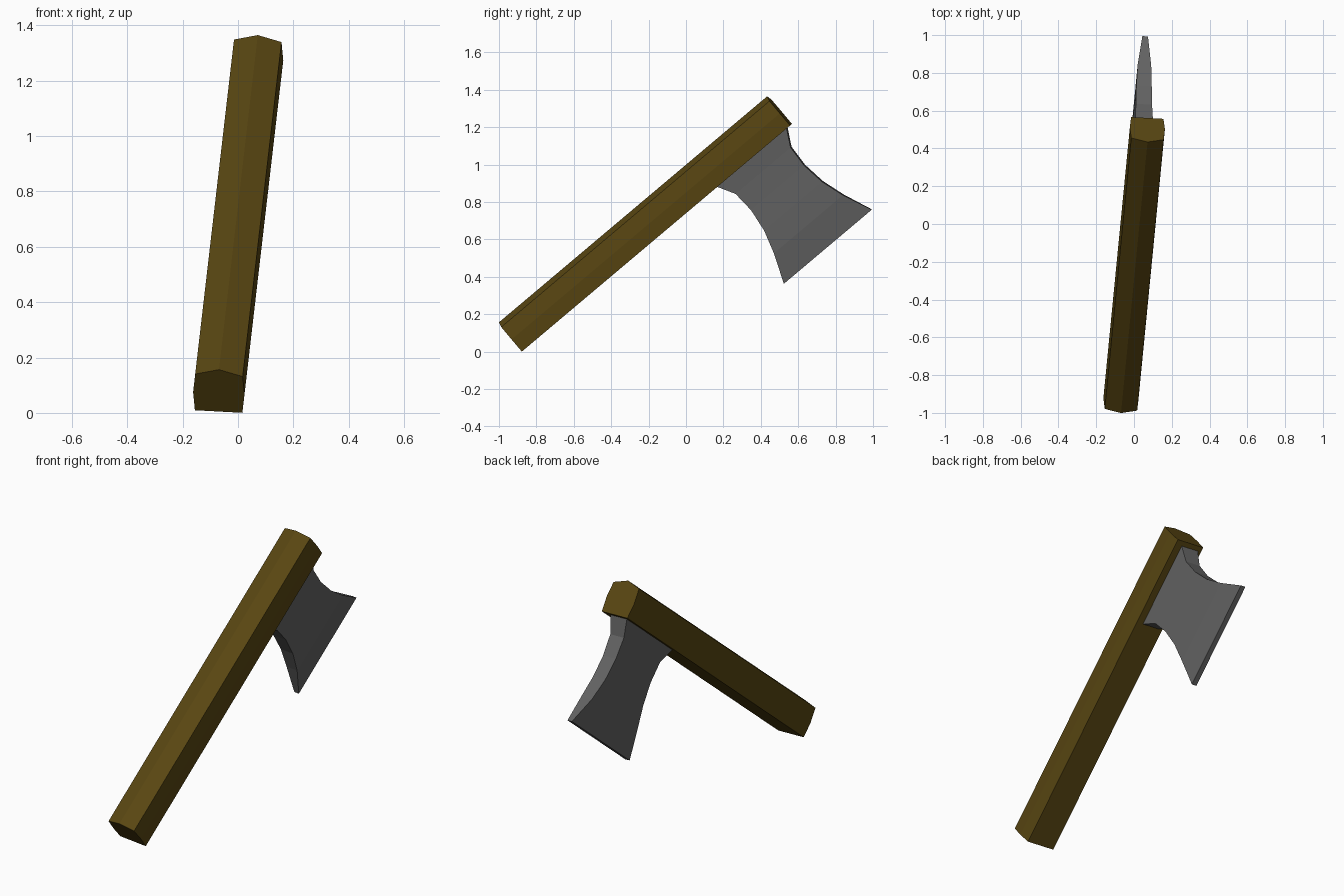
import bpy
import bmesh
from mathutils import Vector

if "Cube" in bpy.data.objects:
    bpy.data.objects.remove(bpy.data.objects["Cube"])

# Tilted frame of the axe: along the handle, across it, and up out of its back
BASE = Vector((-0.07, -0.873, 0.005))
ALONG = Vector((0.0746, 0.7627, 0.6427)).normalized()
ACROSS = Vector((1.0, -0.053, -0.053))
ACROSS = (ACROSS - ALONG * ACROSS.dot(ALONG)).normalized()
BACK = ACROSS.cross(ALONG)


def place(across, along, back):
    return BASE + ACROSS * across + ALONG * along + BACK * back


def material(name, colour):
    mat = bpy.data.materials.new(name)
    mat.diffuse_color = (*colour, 1.0)
    mat.use_nodes = True
    mat.node_tree.nodes["Principled BSDF"].inputs["Base Color"].default_value = mat.diffuse_color
    return mat


def loft(name, rings, mat):
    """Join closed rings of points into a capped solid."""
    bm = bmesh.new()
    loops = [[bm.verts.new(p) for p in ring] for ring in rings]
    for a, b in zip(loops, loops[1:]):
        for i in range(len(a)):
            j = (i + 1) % len(a)
            bm.faces.new((a[i], a[j], b[j], b[i]))
    bm.faces.new(loops[0])
    bm.faces.new(loops[-1])
    bmesh.ops.recalc_face_normals(bm, faces=bm.faces)
    mesh = bpy.data.meshes.new(name)
    bm.to_mesh(mesh)
    bm.free()
    mesh.materials.append(mat)
    obj = bpy.data.objects.new(name, mesh)
    bpy.context.collection.objects.link(obj)
    return obj


wood = material("dark wood", (0.10, 0.062, 0.006))
steel = material("grey steel", (0.125, 0.125, 0.125))

# Handle: flat belly, bulging sides and a ridged back
half = [(0.086, 0.0), (0.093, 0.085), (0.086, 0.171)]
section = half + [(0.0, 0.198)] + [(-x, h) for x, h in reversed(half)]
loft("handle", [[place(x, s, h) for x, h in section] for s in (0.0, 1.881)], wood)

# Axe head: (distance from handle, half length, half thickness)
HEAD_MID, HEAD_SHIFT = 1.61, -0.01
stations = [(-0.02, 0.245, 0.055), (0.0, 0.243, 0.055), (0.092, 0.193, 0.046),
            (0.212, 0.186, 0.043), (0.34, 0.203, 0.041), (0.467, 0.242, 0.036),
            (0.626, 0.308, 0.015)]
corners = [(-1, -1), (1, -1), (1, 1), (-1, 1)]
loft("axe_head",
     [[place(HEAD_SHIFT + cx * thick, HEAD_MID + cs * length, -depth) for cx, cs in corners]
      for depth, length, thick in stations], steel)
